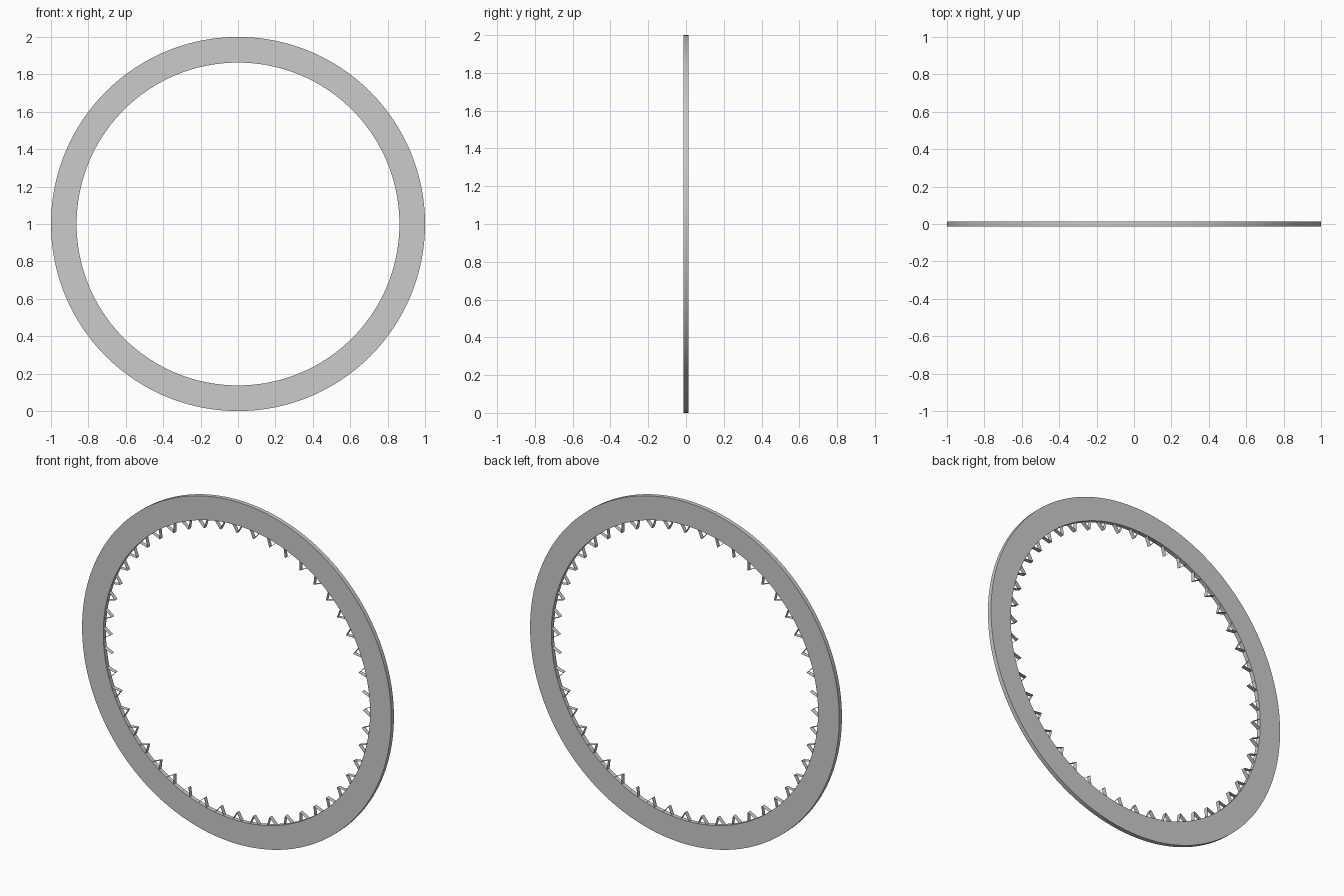
import bpy, bmesh, math

if "Cube" in bpy.data.objects:
    bpy.data.objects.remove(bpy.data.objects["Cube"])

R_OUT, R_IN, HALF_Y = 1.0, 0.863, 0.0125
SEGS, TEETH = 192, 48
TOOTH_H, TOOTH_W = 0.047, 0.056


def polar(r, a, y):
    return (r * math.cos(a), y, 1.0 + r * math.sin(a))


def make_object(name, bm):
    mesh = bpy.data.meshes.new(name)
    bm.to_mesh(mesh)
    bm.free()
    obj = bpy.data.objects.new(name, mesh)
    bpy.context.collection.objects.link(obj)
    return obj


# Flat ring: rectangular section swept round the y axis
bm = bmesh.new()
section = [(R_OUT, -HALF_Y), (R_OUT, HALF_Y), (R_IN, HALF_Y), (R_IN, -HALF_Y)]
loops = [[bm.verts.new(polar(r, 2 * math.pi * i / SEGS, y)) for r, y in section]
         for i in range(SEGS)]
for i in range(SEGS):
    a, b = loops[i], loops[(i + 1) % SEGS]
    for k in range(4):
        n = (k + 1) % 4
        bm.faces.new((a[k], a[n], b[n], b[k]))
bmesh.ops.recalc_face_normals(bm, faces=bm.faces)
ring = make_object("ring", bm)
bpy.context.view_layer.objects.active = ring
ring.select_set(True)
bpy.ops.object.shade_smooth_by_angle(angle=math.radians(30))

# Inner teeth: open V-shaped ribbons, paper thin and uncapped at front and back
bm = bmesh.new()
half = TOOTH_W / 2 / R_IN
for i in range(TEETH):
    c = 2 * math.pi * i / TEETH
    outline = [(R_IN, c - half), (R_IN - TOOTH_H, c), (R_IN, c + half)]
    pairs = [[bm.verts.new(polar(r, a, y)) for y in (-HALF_Y, HALF_Y)]
             for r, a in outline]
    for p, q in zip(pairs, pairs[1:]):
        bm.faces.new((p[0], p[1], q[1], q[0]))
make_object("inner_teeth", bm)
